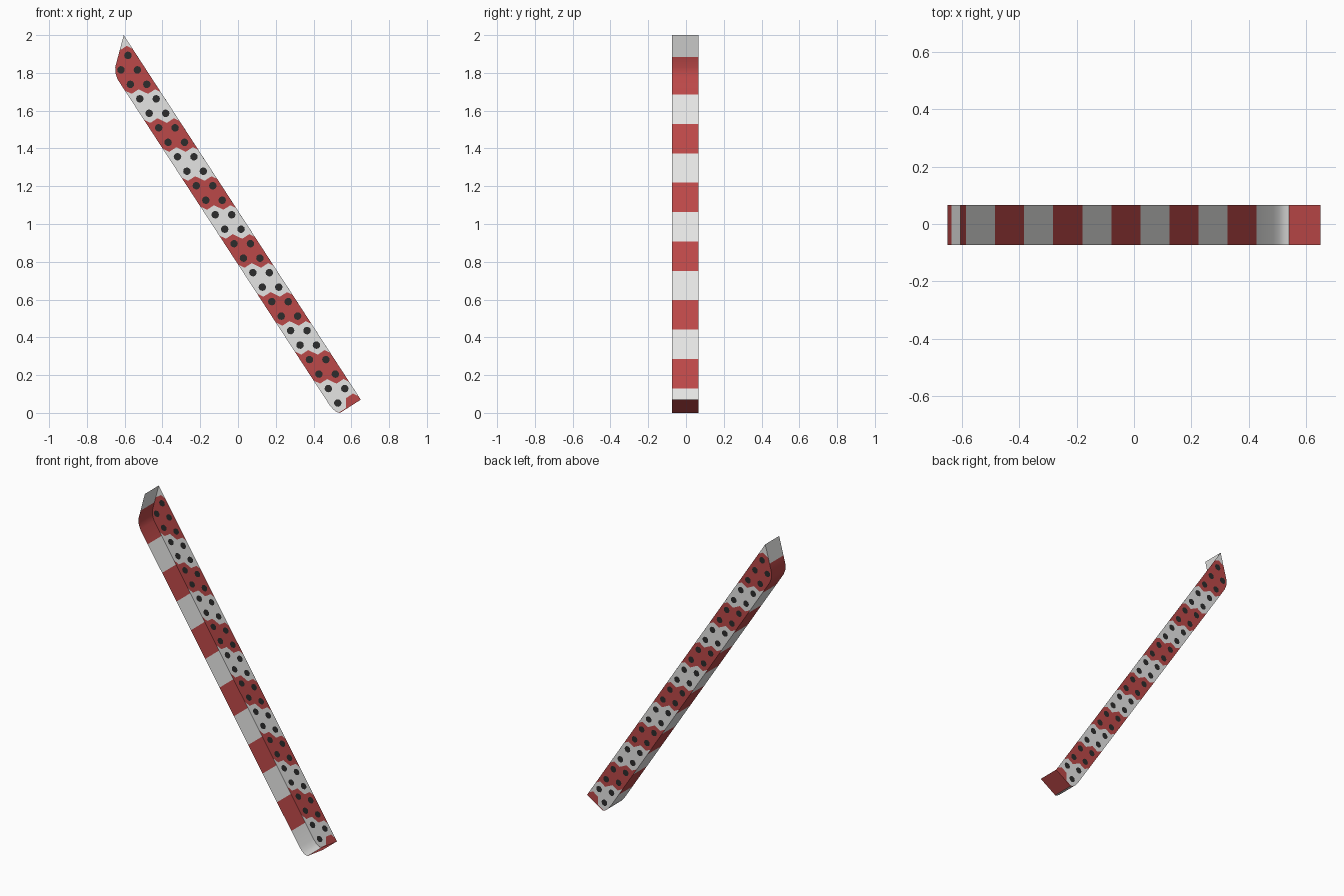
import bpy, bmesh, math
from mathutils import Vector

if "Cube" in bpy.data.objects:
    bpy.data.objects.remove(bpy.data.objects["Cube"])


def material(name, rgb):
    m = bpy.data.materials.new(name)
    m.diffuse_color = (*rgb, 1)
    m.use_nodes = True
    m.node_tree.nodes["Principled BSDF"].inputs["Base Color"].default_value = m.diffuse_color
    return m


MATS = [material("white", (0.78, 0.78, 0.77)),
        material("red", (0.50, 0.065, 0.065)),
        material("black", (0.025, 0.025, 0.025))]
WHITE, RED, BLACK = range(3)

# Outline in x, z: tip, down the lower-left side, round the foot, to the right corner
OUTLINE = [(-0.605, 2.0), (-0.65, 1.83), (-0.648, 1.795), (-0.637, 1.765),
           (0.485, 0.041), (0.505, 0.018), (0.522, 0.005), (0.54, 0.0), (0.65, 0.07)]
Y_OPEN, Y_BACK = -0.073, 0.067
STRIPE0, STRIPE = 0.13, 0.1555


def finish(bm, name):
    me = bpy.data.meshes.new(name)
    bm.to_mesh(me)
    bm.free()
    for m in MATS:
        me.materials.append(m)
    ob = bpy.data.objects.new(name, me)
    bpy.context.collection.objects.link(ob)
    return ob


def everything(bm):
    return bm.verts[:] + bm.edges[:] + bm.faces[:]


# Side wall: open strip along the tip, lower side and foot, cut into stripes by height
bm = bmesh.new()
pairs = [(bm.verts.new((x, Y_OPEN, z)), bm.verts.new((x, Y_BACK, z))) for x, z in OUTLINE]
for (a, b), (c, d) in zip(pairs, pairs[1:]):
    bm.faces.new((a, b, d, c))
cuts = [STRIPE0 + STRIPE * i for i in range(11)] + [1.885]
for z in cuts:
    bmesh.ops.bisect_plane(bm, geom=everything(bm), plane_co=(0, 0, z), plane_no=(0, 0, 1))
for f in bm.faces:
    c = f.calc_center_median()
    if c.x > 0.54:
        f.material_index = RED
    elif c.z < STRIPE0 or c.z > 1.885:
        f.material_index = WHITE
    else:
        f.material_index = RED if min(int((c.z - STRIPE0) / STRIPE), 10) % 2 == 0 else WHITE
bm.normal_update()
wall = finish(bm, "striped_side_wall")
bpy.context.view_layer.objects.active = wall
wall.select_set(True)
bpy.ops.object.shade_smooth_by_angle(angle=math.radians(35))

# Back plate: slanted lattice of six-sided cells, each with a black dot
A, B = Vector((0.087, 0)), Vector((-0.0499, 0.0767))
ORIGIN = Vector((0.528, 0.052))
near = [A, A + B, B, -A, -A - B, -B]


def circumcentre(p, q):
    d = 2 * (p.x * q.y - p.y * q.x)
    return Vector((q.y * p.length_squared - p.y * q.length_squared,
                   p.x * q.length_squared - q.x * p.length_squared)) / d


corners = [circumcentre(near[i], near[(i + 1) % 6]) for i in range(6)]
hexagon = []
for i in range(6):
    hexagon += [corners[i], (corners[i] + corners[(i + 1) % 6]) / 2]

bm = bmesh.new()
for k in range(-3, 28):
    for j in range(-2, 4):
        centre = ORIGIN + A * j + B * k
        if k >= 25:
            colour = WHITE
        elif k == 24 or k % 4 in (2, 3) or (k, j) == (0, 1):
            colour = RED
        else:
            colour = WHITE
        dotted = -1 < k < 25 and (k, j) != (0, 1)
        shift, r = (Vector((-0.027, 0)), 0.014) if j == 2 else (Vector((0, 0)), 0.02)
        ring = [(centre + p, centre + shift + p.normalized() * r) for p in hexagon]
        outer = [bm.verts.new((p.x, Y_BACK, p.y)) for p, _ in ring]
        inner = [bm.verts.new((q.x, Y_BACK, q.y)) for _, q in ring]
        for i in range(12):
            n = (i + 1) % 12
            f = bm.faces.new((outer[n], outer[i], inner[i], inner[n]))
            f.material_index = colour
        f = bm.faces.new(inner[::-1])
        f.material_index = BLACK if dotted else colour
bmesh.ops.remove_doubles(bm, verts=bm.verts[:], dist=0.0002)

# Trim the plate to the outline
for (x0, z0), (x1, z1) in zip(OUTLINE, OUTLINE[1:] + OUTLINE[:1]):
    bmesh.ops.bisect_plane(bm, geom=everything(bm), plane_co=(x0, 0, z0),
                           plane_no=(z1 - z0, 0, x0 - x1), clear_outer=True)
bm.normal_update()
finish(bm, "dotted_back_plate")
